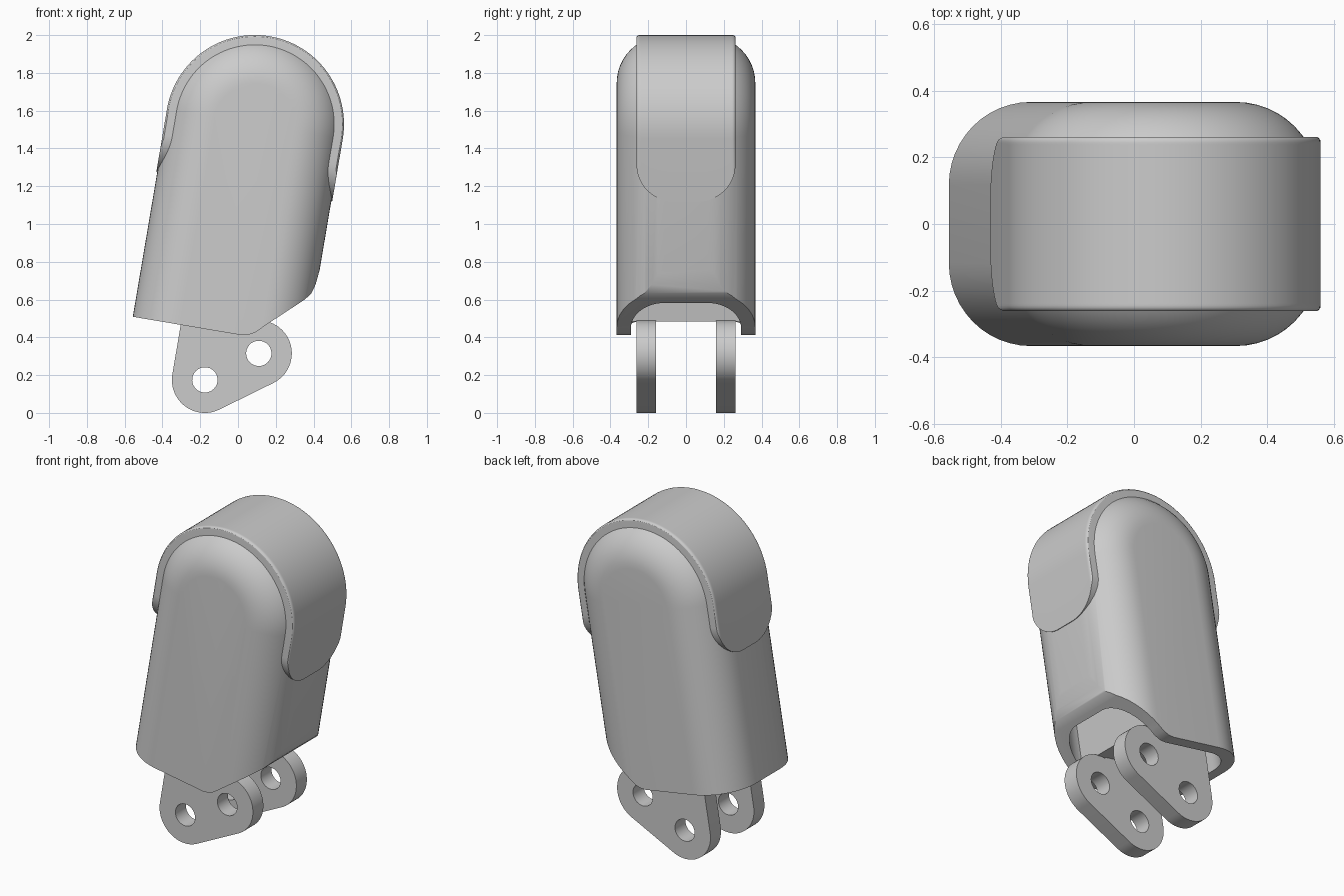
import bpy, bmesh, math
from mathutils import Matrix

if "Cube" in bpy.data.objects:
    bpy.data.objects.remove(bpy.data.objects["Cube"])

TILT = Matrix.Rotation(math.radians(9.6), 4, 'Y')   # whole part leans to the right
PC, QC = -0.167, 1.522                              # centre of the domed end (local)

grey = bpy.data.materials.new("light grey")
grey.diffuse_color = (0.6, 0.6, 0.6, 1)
grey.use_nodes = True
grey.node_tree.nodes["Principled BSDF"].inputs["Base Color"].default_value = grey.diffuse_color


def loft(name, rings):
    """Skin a list of closed rings of equal point count, with end faces."""
    bm = bmesh.new()
    vs = [[bm.verts.new(p) for p in r] for r in rings]
    n = len(vs[0])
    for a, b in zip(vs, vs[1:]):
        for i in range(n):
            j = (i + 1) % n
            bm.faces.new((a[i], a[j], b[j], b[i]))
    bm.faces.new(vs[0])
    bm.faces.new(vs[-1])
    bmesh.ops.recalc_face_normals(bm, faces=bm.faces)
    bmesh.ops.transform(bm, matrix=TILT, verts=bm.verts)
    me = bpy.data.meshes.new(name)
    bm.to_mesh(me)
    bm.free()
    ob = bpy.data.objects.new(name, me)
    bpy.context.collection.objects.link(ob)
    me.materials.append(grey)
    return ob


def prism(name, pts, y0, y1):
    return loft(name, [[(p, y, q) for p, q in pts] for y in (y0, y1)])


def arc(cx, cz, r, a0, a1, n):
    return [(cx + r * math.cos(math.radians(a0 + (a1 - a0) * i / n)),
             cz + r * math.sin(math.radians(a0 + (a1 - a0) * i / n))) for i in range(n + 1)]


def arch(y, r, bottom, qc=QC):
    """Upside-down U outline at depth y."""
    pts = [(PC + r, bottom)] + arc(PC, qc, r, 0, 180, 56) + [(PC - r, bottom)]
    return [(p, y, q) for p, q in pts]


def rounded_arch(name, r, half, corner, bottom, qc):
    """Domed block whose front and back edges are rounded."""
    rings = []
    for sign in (-1, 1):
        steps = range(13) if sign < 0 else range(12, -1, -1)
        for i in steps:
            a = math.radians(90 * i / 12)
            y = half - corner + corner * math.cos(a)
            rings.append(arch(sign * y, r - corner + corner * math.sin(a), bottom, qc))
    return loft(name, rings)


def cut(ob, cutter):
    cutter.hide_render = True
    mod = ob.modifiers.new("cut", 'BOOLEAN')
    mod.operation, mod.solver, mod.object = 'DIFFERENCE', 'EXACT', cutter
    bpy.context.view_layer.objects.active = ob
    bpy.ops.object.modifier_apply(modifier=mod.name)
    bpy.data.objects.remove(cutter)


def smooth(ob):
    bpy.ops.object.select_all(action='DESELECT')
    ob.select_set(True)
    bpy.context.view_layer.objects.active = ob
    bpy.ops.object.shade_smooth_by_angle(angle=math.radians(30))


# Hollow outer shell, with the sloping bottom cut
shell = rounded_arch("outer_shell", 0.467, 0.367, 0.25, 0.2, QC)
cut(shell, rounded_arch("cavity_cutter", 0.392, 0.292, 0.18, 0.0, 0.70))
cut(shell, prism("bottom_cutter", [
    (-1, -0.5), (-1, 0.409), (-0.05, 0.409), (-0.015, 0.416), (0.02, 0.436), (0.07, 0.485),
    (0.25, 0.652), (0.278, 0.69), (0.292, 0.74), (0.301, 0.83), (1, 0.83), (1, -0.5)], -1, 1))

# Wrap-over pad with rounded lower ends and softened edges
half, corner = 0.262, 0.2
edge = [(0.262, 0.455), (0.261, 0.463), (0.257, 0.468), (0.252, 0.471), (0.245, 0.472)]
ys = edge + [(0.062 + 0.183 * math.sin(math.radians(a)), 0.472) for a in range(75, -1, -8)] + [(0.04, 0.472)]
pad_rings = []
for sign, seq in ((-1, ys), (1, ys[::-1])):
    for y, r in seq:
        d = max(0, y - (half - corner))
        low = 1.185 + corner - math.sqrt(max(0, corner ** 2 - d ** 2))
        pad_rings.append(arch(sign * y, r, low))
pad = loft("wrap_over_pad", pad_rings)

# Inner core that carries the hinge plates
core = prism("inner_core", [(-0.377, 0.5), (0.05, 0.5), (0.05, 1.0), (-0.377, 1.0)], -0.3, 0.3)

# Pair of hinge plates with two pin holes each
R = 0.1747
pins = [(-0.202, 0.143), (0.056, 0.329)]
dx, dz = pins[1][0] - pins[0][0], pins[1][1] - pins[0][1]
tangent = math.degrees(math.atan2(dz, dx)) - 90
outline = (arc(*pins[0], R, 180, 360 + tangent, 24) + arc(*pins[1], R, tangent, 110, 32)
           + [(-0.06, 0.53), (-0.06, 0.95), (-0.377, 0.95)])
plates = []
for label, sign in (("front", -1), ("back", 1)):
    plate = prism(label + "_hinge_plate", outline, sign * 0.16, sign * 0.262)
    for p, q in pins:
        cut(plate, prism("pin_cutter", arc(p, q, 0.067, 0, 348.75, 31), sign * 0.1, sign * 0.35))
    plates.append(plate)

for ob in [shell, pad, core] + plates:
    smooth(ob)
